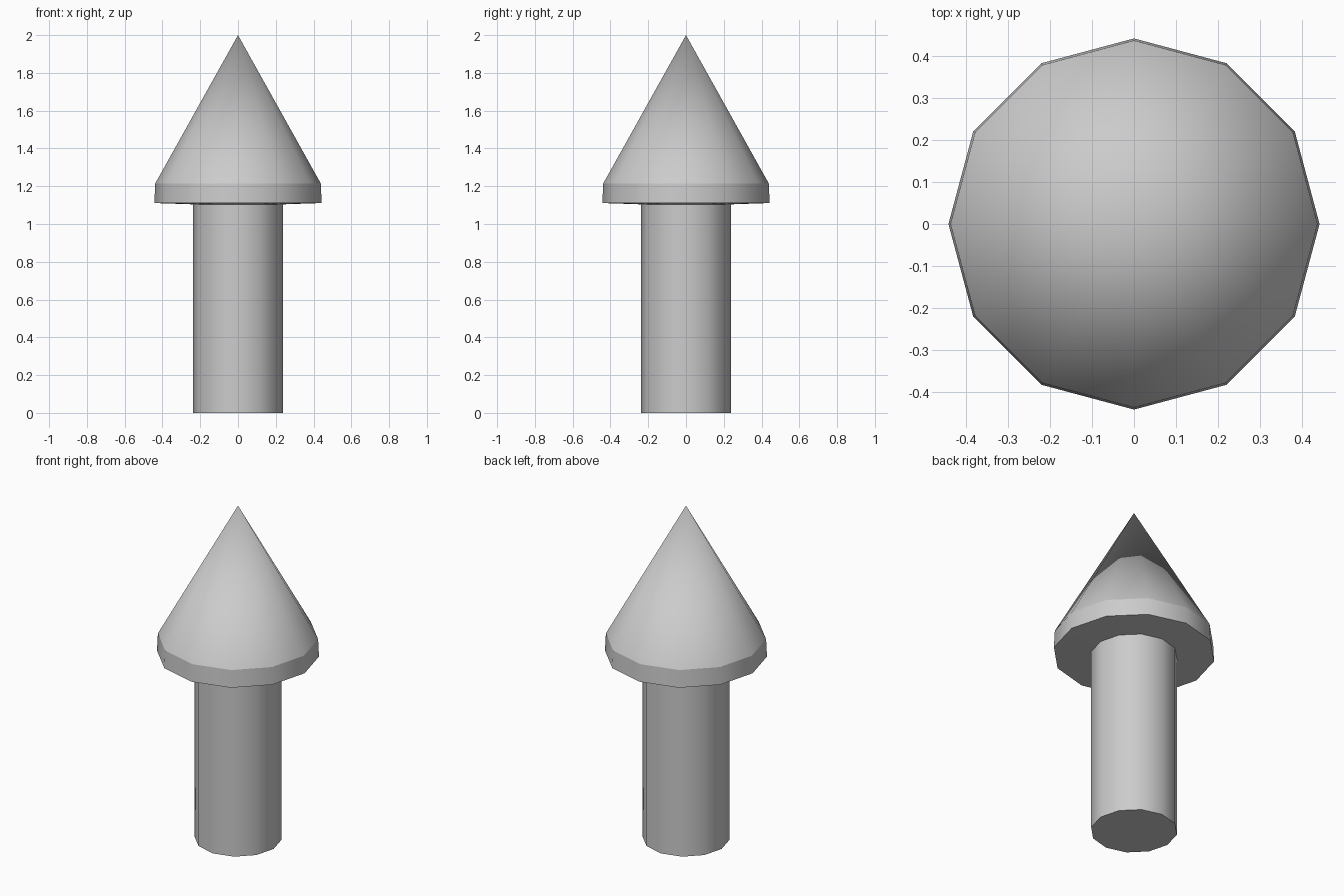
import bpy, bmesh, math

cube = bpy.data.objects.get("Cube")
if cube:
    bpy.data.objects.remove(cube, do_unlink=True)

SIDES = 12

grey = bpy.data.materials.new("plain_grey")
grey.use_nodes = True
GREY = (0.6, 0.6, 0.6, 1)
grey.diffuse_color = GREY
grey.node_tree.nodes["Principled BSDF"].inputs["Base Color"].default_value = GREY


def lathe(name, profile):
    """Turn a (radius, height) profile into a part; zero radius makes a point."""
    bm = bmesh.new()
    rings = []
    for radius, z in profile:
        count = SIDES if radius else 1
        rings.append([bm.verts.new((radius * math.cos(math.tau * i / SIDES),
                                    radius * math.sin(math.tau * i / SIDES), z))
                      for i in range(count)])
    for low, high in zip(rings, rings[1:]):
        for i in range(SIDES):
            j = (i + 1) % SIDES
            corners = [low[i % len(low)], low[j % len(low)],
                       high[j % len(high)], high[i % len(high)]]
            bm.faces.new(list(dict.fromkeys(corners)))
    # Close an open bottom
    if len(rings[0]) > 1:
        bm.faces.new(rings[0][::-1])
    bmesh.ops.recalc_face_normals(bm, faces=bm.faces)
    # Smooth around the axis, crisp along each ring
    for face in bm.faces:
        face.smooth = True
    for edge in bm.edges:
        a, b = edge.verts
        if abs(a.co.z - b.co.z) < 1e-5:
            edge.smooth = False
    mesh = bpy.data.meshes.new(name)
    bm.to_mesh(mesh)
    bm.free()
    mesh.materials.append(grey)
    obj = bpy.data.objects.new(name, mesh)
    bpy.context.collection.objects.link(obj)
    return obj


# Straight post, its top tucked into the head
lathe("post", [(0.237, 0), (0.237, 1.12)])

# Pointed head with a short tapered rim and a nearly flat underside
lathe("pointed_head", [(0.237, 1.104), (0.443, 1.111), (0.438, 1.215), (0, 2)])
